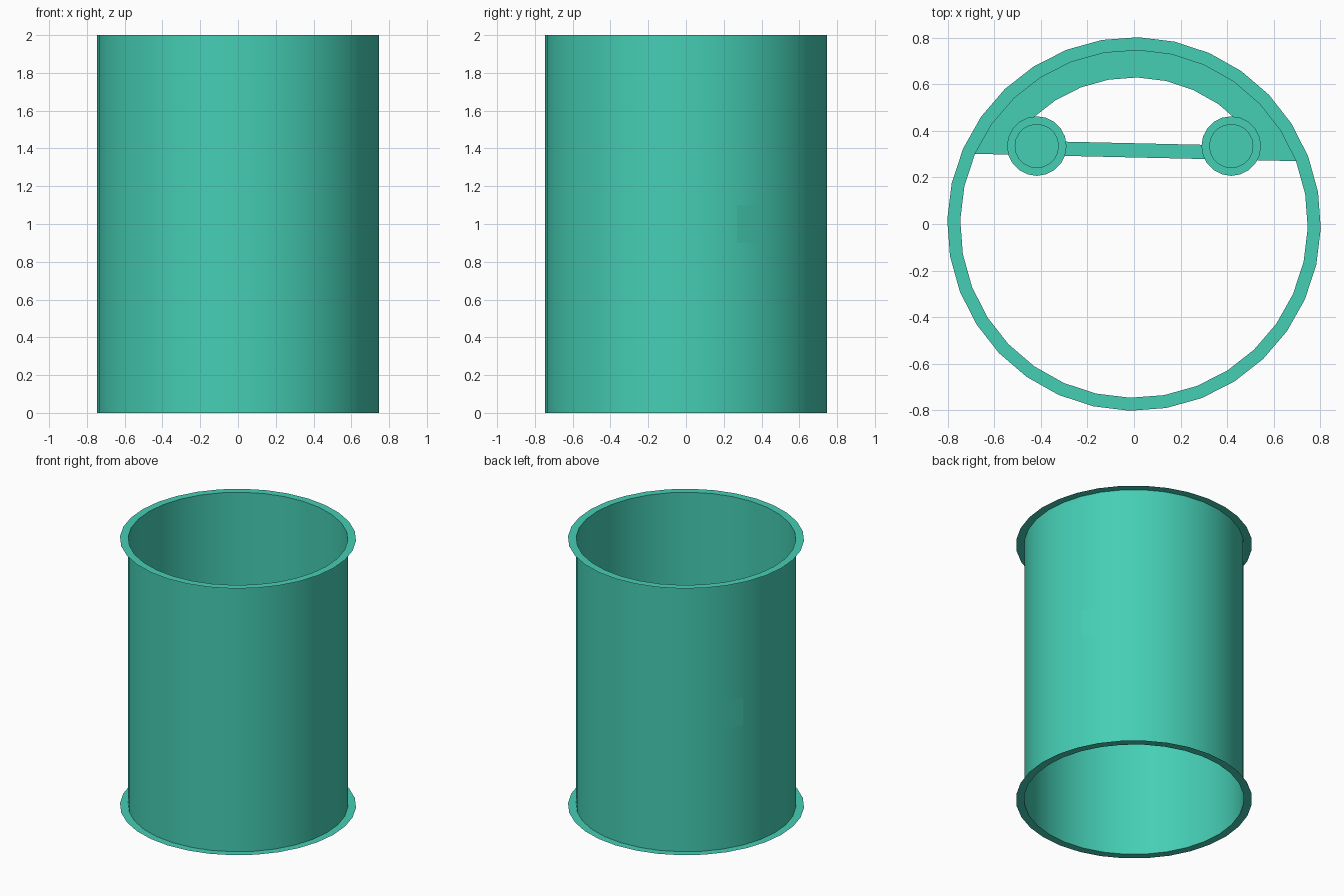
import bpy, bmesh
from math import sin, cos, pi, radians

if "Cube" in bpy.data.objects:
    bpy.data.objects.remove(bpy.data.objects["Cube"])

N = 32
TWIST = radians(-1.3)      # slight turn of the facets about the axis
R_TUBE, R_FLANGE, R_HOLE = 0.747, 0.803, 0.63
Z0, Z1 = 0.9, 1.1          # heights of the inner frame

teal = bpy.data.materials.new("teal")
teal.diffuse_color = (0.06, 0.62, 0.46, 1)
teal.use_nodes = True
teal.node_tree.nodes["Principled BSDF"].inputs["Base Color"].default_value = teal.diffuse_color


def finish(bm, name, smooth=True):
    mesh = bpy.data.meshes.new(name)
    bm.to_mesh(mesh)
    bm.free()
    ob = bpy.data.objects.new(name, mesh)
    bpy.context.collection.objects.link(ob)
    mesh.materials.append(teal)
    if smooth:
        bpy.ops.object.select_all(action='DESELECT')
        ob.select_set(True)
        bpy.context.view_layer.objects.active = ob
        bpy.ops.object.shade_smooth_by_angle(angle=radians(35))
    return ob


def lathe(name, profile, n, cx=0, cy=0, turn=0, cap=False):
    """Revolve (radius, z) points around a vertical axis."""
    bm = bmesh.new()
    rings = [[bm.verts.new((cx + r * cos(turn + 2 * pi * i / n),
                            cy + r * sin(turn + 2 * pi * i / n), z))
              for i in range(n)] for r, z in profile]
    for a, b in zip(rings, rings[1:]):
        for i in range(n):
            j = (i + 1) % n
            bm.faces.new((a[i], a[j], b[j], b[i]))
    if cap:
        bm.faces.new(rings[0][::-1])
        bm.faces.new(rings[-1])
    return finish(bm, name)


# Open tube with a flat flange at each end
lathe("flanged_tube", [(R_FLANGE, 0), (R_TUBE, 0), (R_TUBE, 2), (R_FLANGE, 2)],
      N, turn=TWIST)

# D-shaped frame inside the tube: arch plus straight crossbar
def loop_point(r, y_min, i):
    a = 2 * pi * i / N
    x, y = r * cos(a), r * sin(a)
    if y < y_min:
        y = y_min
        x = (r * r - y * y) ** 0.5 * (1 if x > 0 else -1)
    return x * cos(TWIST) - y * sin(TWIST), x * sin(TWIST) + y * cos(TWIST)

bm = bmesh.new()
steps = range(2, 15)
loops = []
for r, y_min, z in ((R_TUBE, 0.286, Z0), (R_HOLE, 0.347, Z0),
                    (R_HOLE, 0.347, Z1), (R_TUBE, 0.286, Z1)):
    loops.append([bm.verts.new((*loop_point(r, y_min, i), z)) for i in steps])
for k in range(4):
    a, b = loops[k], loops[(k + 1) % 4]
    for i in range(len(a)):
        j = (i + 1) % len(a)
        bm.faces.new((a[i], a[j], b[j], b[i]))
bmesh.ops.recalc_face_normals(bm, faces=bm.faces)
finish(bm, "inner_frame")

# Pair of stepped round posts over the frame corners
for side, sx in (("left", -1), ("right", 1)):
    lathe(side + "_post",
          [(0.095, Z0 - 0.06), (0.095, Z0 - 0.03), (0.128, Z0 - 0.03),
           (0.128, Z1 + 0.03), (0.095, Z1 + 0.03), (0.095, Z1 + 0.06)],
          20, sx * 0.418, 0.335, cap=True)
